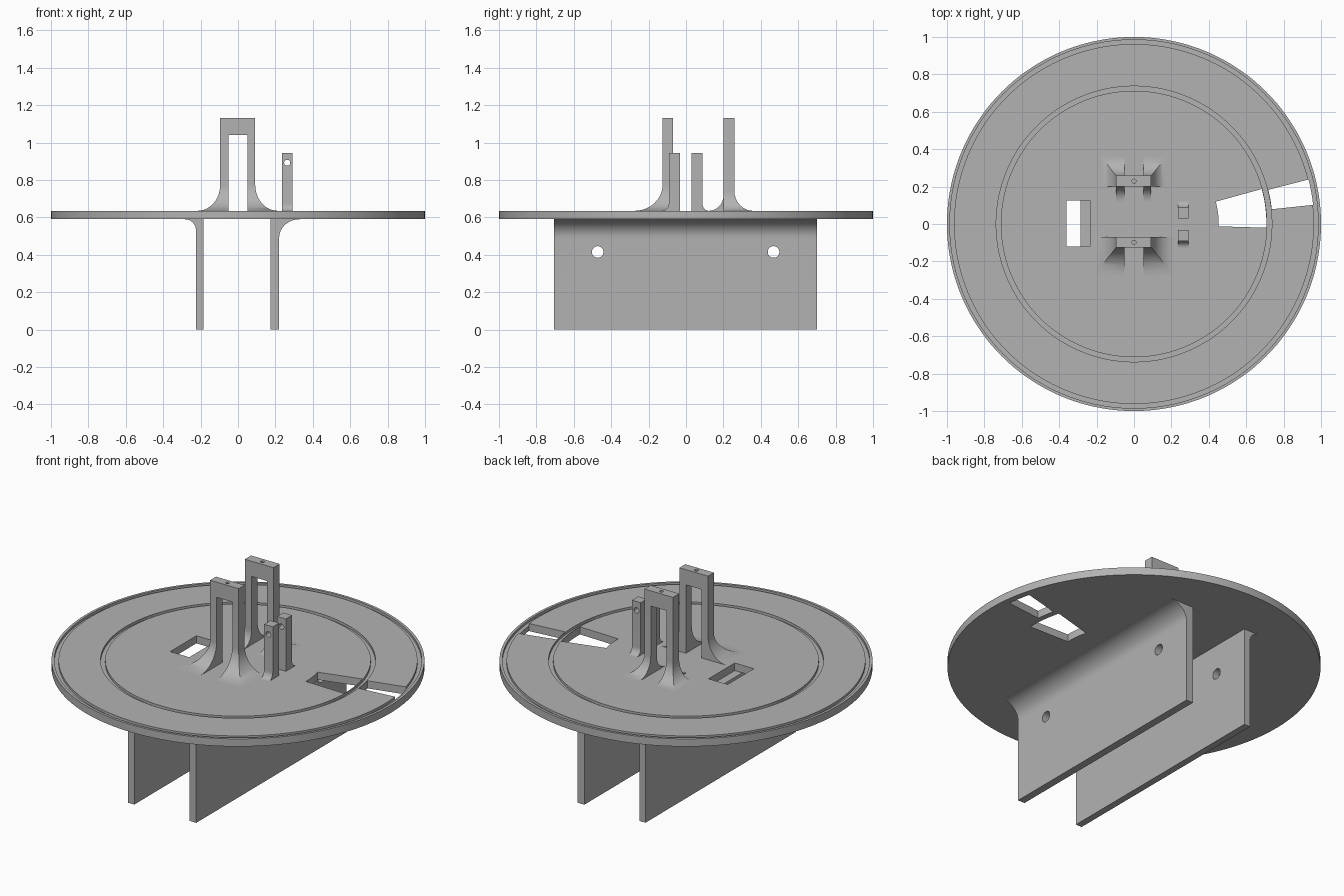
import bpy, bmesh, math

cube = bpy.data.objects.get("Cube")
if cube:
    bpy.data.objects.remove(cube)

grey = bpy.data.materials.new("plain_grey")
grey.use_nodes = True
COLOUR = (0.45, 0.45, 0.45, 1)
grey.diffuse_color = COLOUR
grey.node_tree.nodes["Principled BSDF"].inputs["Base Color"].default_value = COLOUR

DECK_LOW, DECK_TOP = 0.59, 0.635


def finish(name, bm):
    bmesh.ops.recalc_face_normals(bm, faces=bm.faces)
    mesh = bpy.data.meshes.new(name)
    bm.to_mesh(mesh)
    bm.free()
    mesh.materials.append(grey)
    obj = bpy.data.objects.new(name, mesh)
    bpy.context.collection.objects.link(obj)
    return obj


def loft(name, rings):
    """Closed solid through a list of equal-length point rings."""
    bm = bmesh.new()
    loops = [[bm.verts.new(p) for p in ring] for ring in rings]
    n = len(loops[0])
    for a, b in zip(loops, loops[1:]):
        for i in range(n):
            bm.faces.new((a[i], a[(i + 1) % n], b[(i + 1) % n], b[i]))
    bm.faces.new(loops[0])
    bm.faces.new(loops[-1])
    return finish(name, bm)


def rect(x0, x1, y0, y1, z):
    return [(x0, y0, z), (x1, y0, z), (x1, y1, z), (x0, y1, z)]


def flared(name, x, y, base, end, height, left=0, right=0, front=0, back=0):
    """Upright bar whose chosen sides sweep out in a concave fillet at the base."""
    sign = 1 if end > base else -1
    steps = 12
    rings = []
    for i in range(steps + 1):
        t = math.pi / 2 * i / steps
        f = 1 - math.sin(t)
        rings.append(rect(x[0] - right * f, x[1] + left * f, y[0] - front * f, y[1] + back * f,
                          base + sign * height * (1 - math.cos(t))))
    if abs(end - base) > height + 0.001:
        rings.append(rect(*x, *y, end))
    return loft(name, rings)


def box(x, y, z):
    return loft("cutter", [rect(*x, *y, z[0]), rect(*x, *y, z[1])])


def rod(centre, radius, length, axis):
    rings = []
    for s in (-length / 2, length / 2):
        ring = []
        for i in range(32):
            a = math.tau * i / 32
            p = [radius * math.cos(a), radius * math.sin(a)]
            p.insert("xyz".index(axis), s)
            ring.append([c + d for c, d in zip(centre, p)])
        rings.append(ring)
    return loft("cutter", rings)


def sector(r0, r1, a0, a1):
    """Ring-segment cutter, angles in degrees."""
    angles = [math.radians(a0 + (a1 - a0) * i / 8) for i in range(9)]
    pts = [(r1 * math.cos(a), r1 * math.sin(a)) for a in angles]
    pts += [(r0 * math.cos(a), r0 * math.sin(a)) for a in reversed(angles)]
    return loft("cutter", [[(px, py, z) for px, py in pts] for z in (0.5, 0.7)])


def cut(obj, *cutters):
    bpy.context.view_layer.objects.active = obj
    for c in cutters:
        mod = obj.modifiers.new("cut", "BOOLEAN")
        mod.operation, mod.solver, mod.object = "DIFFERENCE", "EXACT", c
        bpy.ops.object.modifier_apply(modifier=mod.name)
        bpy.data.objects.remove(c)


# Round deck with two shallow ring grooves, spun from its half profile
floor = DECK_TOP - 0.015
profile = [(0, DECK_LOW), (1, DECK_LOW), (1, DECK_TOP)]
for outer, inner in ((0.985, 0.962), (0.737, 0.712)):
    profile += [(outer, DECK_TOP), (outer, floor), (inner, floor), (inner, DECK_TOP)]
profile.append((0, DECK_TOP))
bm = bmesh.new()
verts = [bm.verts.new((r, 0, z)) for r, z in profile]
edges = [bm.edges.new(pair) for pair in zip(verts, verts[1:])]
bmesh.ops.spin(bm, geom=verts + edges, cent=(0, 0, 0), axis=(0, 0, 1),
               angle=math.tau, steps=144, use_merge=True)
bmesh.ops.remove_doubles(bm, verts=bm.verts, dist=0.0001)
deck = finish("round_deck", bm)
cut(deck, box((-0.36, -0.235), (-0.12, 0.125), (0.5, 0.7)),
    sector(0.453, 0.708, -1.6, 15.3), sector(0.741, 0.963, 6.1, 14.3))

# Two long plates hanging below, filleted on their outer faces
plates = [
    flared("right_lower_plate", (-0.225, -0.185), (-0.705, 0.7), DECK_LOW, 0, 0.06, right=0.06),
    flared("left_lower_plate", (0.175, 0.22), (-0.705, 0.7), DECK_LOW, 0, 0.1, left=0.11),
]
for plate in plates:
    cut(plate, *[rod((0, y, 0.415), 0.031, 1, "x") for y in (-0.472, 0.468)])

# Two tall arches with flared feet; the back one also has a small inner fillet
front_arch = flared("front_arch", (-0.095, 0.092), (-0.125, -0.07), DECK_TOP, 1.13, 0.14,
                    left=0.12, right=0.12, front=0.15)
back_arch = flared("back_arch", (-0.095, 0.092), (0.2, 0.258), DECK_TOP, 1.13, 0.11,
                   left=0.08, right=0.08, back=0.1)
inner_fillet = flared("back_arch_inner_fillet", (-0.095, 0.092), (0.2, 0.22), DECK_TOP,
                      DECK_TOP + 0.08, 0.08, front=0.08)
for part, y in ((front_arch, -0.098), (back_arch, 0.229), (inner_fillet, None)):
    cut(part, box((-0.052, 0.05), (-0.5, 0.5), (0.6, 1.04)))
    if y is not None:
        cut(part, rod((0, y, 1.1), 0.011, 0.2, "z"))

# Pair of short pivot posts with a cross hole
posts = [
    flared("front_post", (0.235, 0.292), (-0.092, -0.033), DECK_TOP, 0.945, 0.04, front=0.035),
    flared("back_post", (0.235, 0.292), (0.03, 0.088), DECK_TOP, 0.945, 0.04, back=0.035),
]
for post in posts:
    cut(post, rod((0.263, 0, 0.892), 0.016, 1, "y"))

# Smooth the curved surfaces, keep the corners crisp
bpy.ops.object.select_all(action="DESELECT")
for obj in [deck, front_arch, back_arch, inner_fillet] + plates + posts:
    obj.select_set(True)
bpy.context.view_layer.objects.active = deck
bpy.ops.object.shade_smooth_by_angle(angle=math.radians(30))
